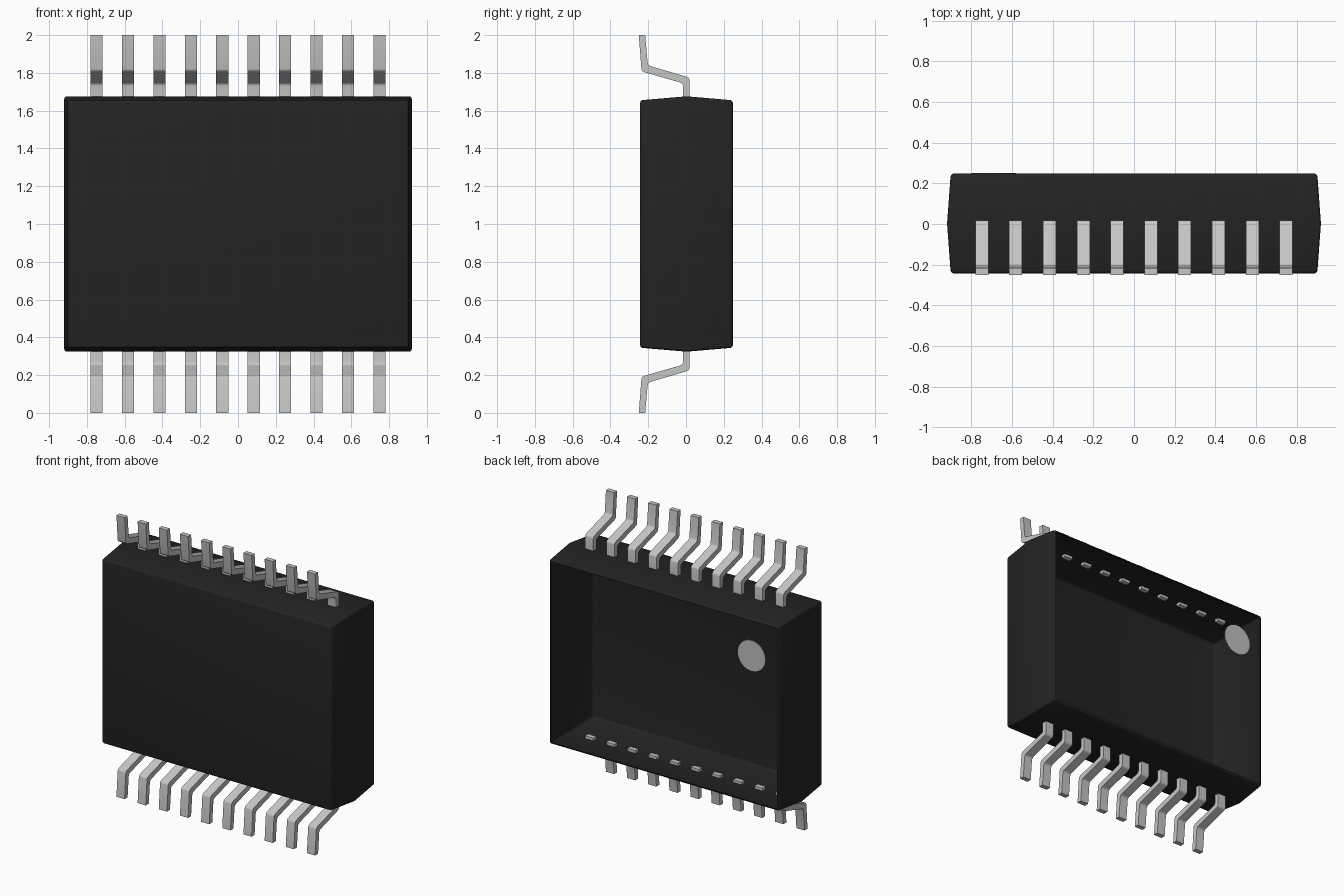
import bpy, bmesh, math
from mathutils import Matrix

cube = bpy.data.objects.get("Cube")
if cube:
    bpy.data.objects.remove(cube, do_unlink=True)


def make_material(name, rgb):
    mat = bpy.data.materials.new(name)
    mat.use_nodes = True
    mat.diffuse_color = (*rgb, 1)
    bsdf = mat.node_tree.nodes["Principled BSDF"]
    bsdf.inputs["Base Color"].default_value = (*rgb, 1)
    bsdf.inputs["Roughness"].default_value = 0.6
    return mat


def make_object(name, bm, mat, angle=40):
    mesh = bpy.data.meshes.new(name)
    bm.to_mesh(mesh)
    bm.free()
    mesh.materials.append(mat)
    obj = bpy.data.objects.new(name, mesh)
    bpy.context.collection.objects.link(obj)
    bpy.ops.object.select_all(action='DESELECT')
    obj.select_set(True)
    bpy.context.view_layer.objects.active = obj
    bpy.ops.object.shade_smooth_by_angle(angle=math.radians(angle))
    return obj


black = make_material("black plastic", (0.017, 0.017, 0.017))
metal = make_material("tinned metal", (0.56, 0.57, 0.55))
marker = make_material("grey marker", (0.52, 0.53, 0.52))

# Body: three rectangular rings, widest at the waist, open at the back
FRONT, WAIST, BACK = -0.243, 0.003, 0.248
bm = bmesh.new()
rings = []
for y, hx, hz in ((FRONT, 0.902, 0.655), (WAIST, 0.92, 0.676), (BACK, 0.902, 0.655)):
    rings.append([bm.verts.new((sx * hx, y, 1 + sz * hz))
                  for sx, sz in ((-1, -1), (1, -1), (1, 1), (-1, 1))])
bm.faces.new(rings[0])
bm.faces.new(rings[2][::-1])
for a, b in zip(rings, rings[1:]):
    for i in range(4):
        j = (i + 1) % 4
        bm.faces.new((a[i], b[i], b[j], a[j]))
bmesh.ops.recalc_face_normals(bm, faces=bm.faces)
# Round the sharp edges, then remove the back panel
sharp = [e for e in bm.edges if e.calc_face_angle() > math.radians(30)]
bmesh.ops.bevel(bm, geom=sharp, offset=0.014, segments=3, profile=0.5, affect='EDGES')
back = max(bm.faces, key=lambda f: f.calc_center_median().y)
bmesh.ops.delete(bm, geom=[back], context='FACES')
make_object("body_shell", bm, black)

# Pin: bent strip profile (y, z), extruded across x, with rounded bends
PROFILE = [(-0.25, 2.0), (-0.216, 2.0), (-0.202, 1.840), (0.018, 1.775),
           (0.018, 1.655), (-0.016, 1.655), (-0.016, 1.745), (-0.235, 1.808)]
PIN_WIDTH = 0.064


def make_pin(name, x, lower):
    bm = bmesh.new()
    sides = [[bm.verts.new((x + s * PIN_WIDTH / 2, y, z)) for y, z in PROFILE]
             for s in (-1, 1)]
    bm.faces.new(sides[0])
    bm.faces.new(sides[1][::-1])
    n = len(PROFILE)
    across = []
    for i in range(n):
        j = (i + 1) % n
        bm.faces.new((sides[0][i], sides[0][j], sides[1][j], sides[1][i]))
        across.append(bm.edges.get((sides[0][i], sides[1][i])))
    bends = [across[i] for i in (2, 3, 6, 7)]
    bmesh.ops.bevel(bm, geom=bends, offset=0.014, segments=3, profile=0.5, affect='EDGES')
    if lower:
        bm.transform(Matrix.Translation((0, 0, 2)) @ Matrix.Diagonal((1, 1, -1, 1)))
    bmesh.ops.recalc_face_normals(bm, faces=bm.faces)
    make_object(name, bm, metal)


# Ten pins along the top and ten along the bottom
for i in range(10):
    px = -0.749 + i * 1.498 / 9
    make_pin(f"upper_pin_{i + 1}", px, False)
    make_pin(f"lower_pin_{i + 1}", px, True)

# Round marker at the plane of the open back
bm = bmesh.new()
bmesh.ops.create_cone(bm, cap_ends=True, segments=32, radius1=0.11, radius2=0.11, depth=0.004)
bm.transform(Matrix.Translation((-0.69, 0.248, 1.395)) @ Matrix.Rotation(math.pi / 2, 4, 'X'))
make_object("marker_disc", bm, marker)
